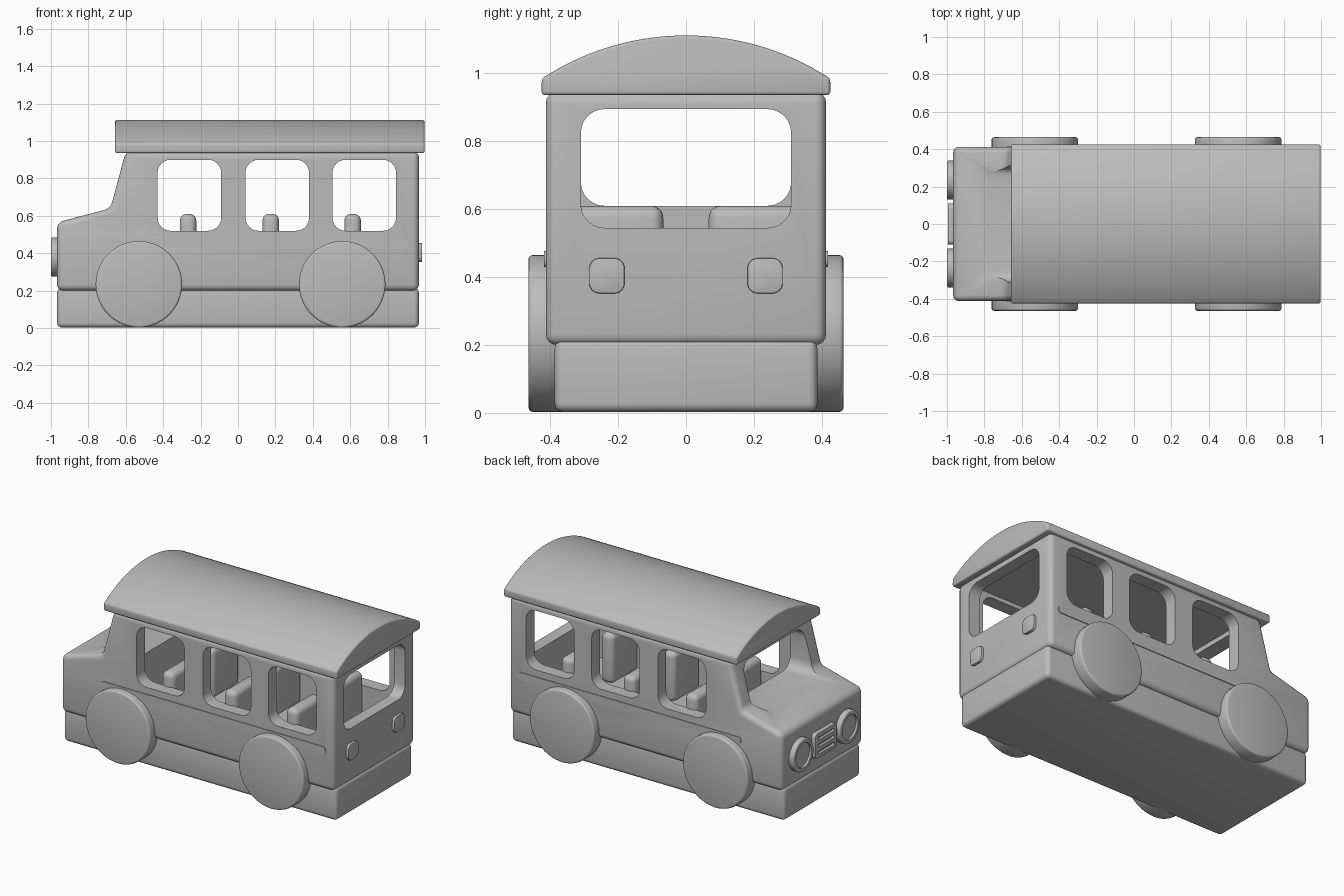
import bpy, bmesh
from math import sin, cos, pi, radians, sqrt

if "Cube" in bpy.data.objects:
    bpy.data.objects.remove(bpy.data.objects["Cube"])

grey = bpy.data.materials.new("plain grey")
grey.use_nodes = True
GREY = (0.5, 0.5, 0.5, 1)
grey.diffuse_color = GREY
grey.node_tree.nodes["Principled BSDF"].inputs["Base Color"].default_value = GREY


def select(ob):
    bpy.ops.object.select_all(action='DESELECT')
    ob.select_set(True)
    bpy.context.view_layer.objects.active = ob


def apply_all(ob):
    select(ob)
    for m in list(ob.modifiers):
        bpy.ops.object.modifier_apply(modifier=m.name)


def prism(name, outline, axis, lo, hi, bevel=0.0, segments=3):
    """Extrude a 2D outline along x or y, then round its edges."""
    def place(a, b, c):
        return (c, a, b) if axis == 'x' else (a, c, b)
    bm = bmesh.new()
    low = [bm.verts.new(place(a, b, lo)) for a, b in outline]
    high = [bm.verts.new(place(a, b, hi)) for a, b in outline]
    bm.faces.new(low)
    bm.faces.new(high)
    n = len(outline)
    for i in range(n):
        j = (i + 1) % n
        bm.faces.new((low[i], low[j], high[j], high[i]))
    bmesh.ops.recalc_face_normals(bm, faces=bm.faces)
    me = bpy.data.meshes.new(name)
    bm.to_mesh(me)
    bm.free()
    ob = bpy.data.objects.new(name, me)
    bpy.context.scene.collection.objects.link(ob)
    me.materials.append(grey)
    if bevel:
        m = ob.modifiers.new("rounding", 'BEVEL')
        m.width, m.segments = bevel, segments
        m.limit_method, m.angle_limit = 'ANGLE', radians(30)
        apply_all(ob)
    return ob


def rounded(a0, a1, b0, b1, r=0.0, steps=6):
    """Rectangle outline with rounded corners."""
    if not r:
        return [(a0, b0), (a1, b0), (a1, b1), (a0, b1)]
    centres = [(a1 - r, b1 - r), (a0 + r, b1 - r), (a0 + r, b0 + r), (a1 - r, b0 + r)]
    return [(ca + r * cos((q + k / steps) * pi / 2), cb + r * sin((q + k / steps) * pi / 2))
            for q, (ca, cb) in enumerate(centres) for k in range(steps + 1)]


def circle(a, b, r, n=64):
    return [(a + r * cos(2 * pi * i / n), b + r * sin(2 * pi * i / n)) for i in range(n)]


def cut(ob, cutters):
    for c in cutters:
        m = ob.modifiers.new("cut", 'BOOLEAN')
        m.operation, m.solver, m.object = 'DIFFERENCE', 'EXACT', c
    apply_all(ob)
    for c in cutters:
        bpy.data.objects.remove(c)


def smooth(ob):
    select(ob)
    bpy.ops.object.shade_smooth_by_angle(angle=radians(32))


parts = []

# Body shell with bonnet, cabin hollow and window openings
side = [(-0.967, 0.2), (0.967, 0.2), (0.967, 0.945), (-0.6, 0.945), (-0.682, 0.64), (-0.967, 0.565)]
body = prism("body", side, 'y', -0.413, 0.413, 0.032, 4)
cutters = [prism("cabin_hollow", rounded(-0.52, 0.89, 0.3, 0.925), 'y', -0.33, 0.33)]
for x in (-0.26, 0.21, 0.675):
    cutters.append(prism("side_window", rounded(x - 0.17, x + 0.17, 0.52, 0.9, 0.07), 'y', -0.6, 0.6))
cutters.append(prism("rear_window", rounded(-0.31, 0.31, 0.545, 0.895, 0.07), 'x', 0.6, 1.2))
cutters.append(prism("windscreen", rounded(-0.31, 0.31, 0.61, 0.895, 0.07), 'x', -1.2, -0.4))
cut(body, cutters)
parts.append(body)

# Chassis block
parts.append(prism("chassis", rounded(-0.967, 0.967, 0.003, 0.215), 'y', -0.387, 0.387, 0.025, 4))

# Arched roof
half, eave, crown = 0.425, 0.985, 1.112
sag = crown - eave
radius = (half ** 2 + sag ** 2) / (2 * sag)
arc = [(half - 2 * half * i / 32) for i in range(33)]
roof = [(-half, 0.936), (half, 0.936)]
roof += [(y, crown - radius + sqrt(radius ** 2 - y * y)) for y in arc]
parts.append(prism("roof", roof, 'x', -0.657, 0.997, 0.01, 3))

for s, tag in ((1, "left"), (-1, "right")):
    # Wheels
    for x, end in ((-0.53, "front"), (0.557, "rear")):
        parts.append(prism(f"{end}_wheel_{tag}", circle(x, 0.234, 0.231), 'y',
                           *sorted((s * 0.35, s * 0.464)), 0.012))
    # Side trim strip
    parts.append(prism(f"side_trim_{tag}", rounded(-0.68, 0.91, 0.43, 0.477, 0.02), 'y',
                       *sorted((s * 0.4, s * 0.418))))
    # Seats
    for i, x in enumerate((-0.267, 0.175, 0.613)):
        parts.append(prism(f"seat_{i + 1}_{tag}", rounded(x - 0.044, x + 0.044, 0.29, 0.61), 'y',
                           *sorted((s * 0.067, s * 0.34)), 0.035, 5))
    # Headlight with a recessed lens
    lamp = prism(f"headlight_{tag}", circle(s * 0.235, 0.38, 0.104, 48), 'x', -1.0, -0.95, 0.008)
    cut(lamp, [prism("lens_recess", circle(s * 0.235, 0.38, 0.078, 48), 'x', -1.1, -0.985)])
    parts.append(lamp)
    # Tail light
    parts.append(prism(f"tail_light_{tag}", rounded(s * 0.233 - 0.052, s * 0.233 + 0.052, 0.352, 0.456, 0.03),
                       'x', 0.95, 0.984, 0.004, 2))

# Grille with slots
grille = prism("grille", rounded(-0.11, 0.11, 0.3, 0.46, 0.025), 'x', -0.995, -0.95, 0.005, 2)
cut(grille, [prism("slot", rounded(-0.08, 0.08, z - 0.01, z + 0.01, 0.008), 'x', -1.1, -0.978)
             for z in (0.335, 0.38, 0.425)])
parts.append(grille)

for ob in parts:
    smooth(ob)
